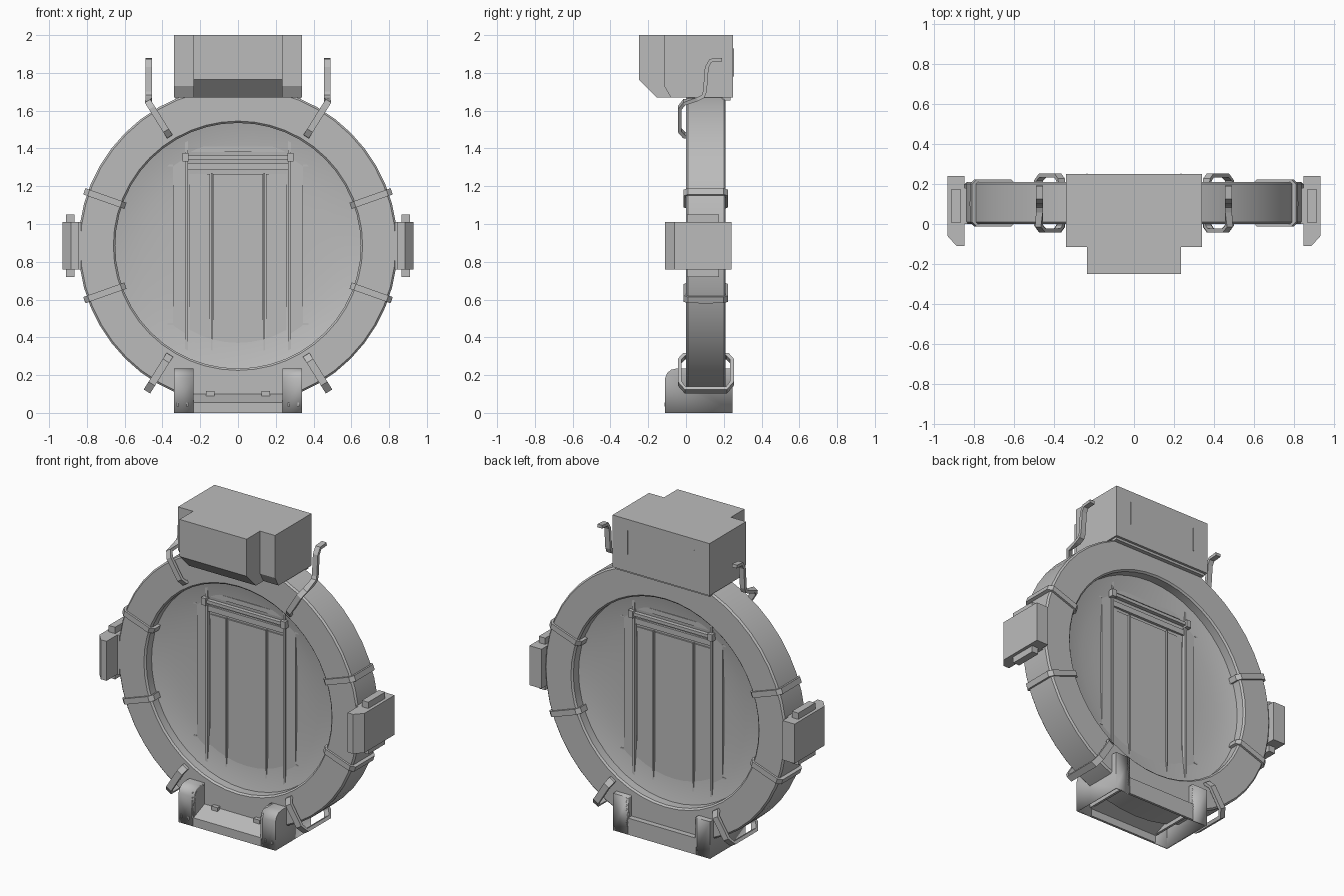
import bpy, bmesh, math
from mathutils import Vector

cube = bpy.data.objects.get("Cube")
if cube:
    bpy.data.objects.remove(cube)

grey = bpy.data.materials.new("plain_grey")
grey.use_nodes = True
grey.diffuse_color = (0.5, 0.5, 0.5, 1)
grey.node_tree.nodes["Principled BSDF"].inputs["Base Color"].default_value = (0.5, 0.5, 0.5, 1)

CZ = 0.885          # ring centre height
R_OUT, R_IN = 0.845, 0.65
DEPTH = 0.21


def finish(name, bm, smooth=False):
    bmesh.ops.recalc_face_normals(bm, faces=bm.faces)
    me = bpy.data.meshes.new(name)
    bm.to_mesh(me)
    bm.free()
    ob = bpy.data.objects.new(name, me)
    bpy.context.collection.objects.link(ob)
    me.materials.append(grey)
    if smooth:
        bpy.ops.object.select_all(action='DESELECT')
        ob.select_set(True)
        bpy.context.view_layer.objects.active = ob
        bpy.ops.object.shade_smooth_by_angle(angle=math.radians(35))
    return ob


def prism(name, pts, lo, hi, axis, smooth=False, drop=None):
    """Extrude a profile along x (pts are y,z) or z (pts are x,y) or y (pts are x,z)."""
    bm = bmesh.new()
    place = {'x': lambda a, b, t: (t, a, b), 'y': lambda a, b, t: (a, t, b),
             'z': lambda a, b, t: (a, b, t)}[axis]
    rows = [[bm.verts.new(place(a, b, t)) for a, b in pts] for t in (lo, hi)]
    bm.faces.new(rows[0])
    bm.faces.new(rows[1])
    for i in range(len(pts)):
        j = (i + 1) % len(pts)
        bm.faces.new((rows[0][i], rows[0][j], rows[1][j], rows[1][i]))
    bmesh.ops.recalc_face_normals(bm, faces=bm.faces)
    if drop:
        gone = [f for f in bm.faces if drop(f.normal)]
        bmesh.ops.delete(bm, geom=gone, context='FACES')
    return finish(name, bm, smooth)


def box(name, x, y, z):
    return prism(name, [(x[0], y[0]), (x[1], y[0]), (x[1], y[1]), (x[0], y[1])], z[0], z[1], 'z')


def mirror_box(name, x, y, z):
    box("left_" + name, x, y, z)
    box("right_" + name, (-x[1], -x[0]), y, z)


def lathe(name, profile, steps, closed):
    """Spin (radius, y) points about the ring axis."""
    bm = bmesh.new()
    vs = [bm.verts.new((r, y, CZ)) for r, y in profile]
    pairs = list(zip(vs, vs[1:] + vs[:1])) if closed else list(zip(vs, vs[1:]))
    es = [bm.edges.new(p) for p in pairs]
    bmesh.ops.spin(bm, geom=vs + es, cent=(0, 0, CZ), axis=(0, 1, 0),
                   angle=math.tau, steps=steps, use_duplicate=False)
    bmesh.ops.remove_doubles(bm, verts=bm.verts, dist=1e-4)
    return finish(name, bm, True)


def strap(name, path, widths, w, t):
    """Sweep a flat bar along a path; widths gives the broad direction at each point."""
    bm = bmesh.new()
    path = [Vector(p) for p in path]
    rings = []
    for i, p in enumerate(path):
        tan = (path[min(i + 1, len(path) - 1)] - path[max(i - 1, 0)]).normalized()
        side = widths[i].normalized()
        nrm = tan.cross(side).normalized()
        rings.append([bm.verts.new(p + side * a * w / 2 + nrm * b * t / 2)
                      for a, b in ((-1, -1), (1, -1), (1, 1), (-1, 1))])
    for a, b in zip(rings, rings[1:]):
        for i in range(4):
            j = (i + 1) % 4
            bm.faces.new((a[i], a[j], b[j], b[i]))
    bm.faces.new(rings[0])
    bm.faces.new(rings[-1])
    return finish(name, bm)


# Main ring with small edge chamfers
C = 0.01
lathe("ring", [(R_IN, C), (R_IN + C, 0), (R_OUT - C, 0), (R_OUT, C),
               (R_OUT, DEPTH - C), (R_OUT - C, DEPTH), (R_IN + C, DEPTH), (R_IN, DEPTH - C)], 48, True)

# Dished bulkhead inside the ring
half = [(0.66, 0.045), (0.6, 0.03), (0.5, 0.016), (0.4, 0.009), (0.3, 0.006), (0, 0.006)]
MID = 0.105
lathe("bulkhead_front", [(r, MID - d) for r, d in half], 48, False)
lathe("bulkhead_back", [(r, MID + d) for r, d in half], 48, False)


def chord(x):
    return math.sqrt(0.655 ** 2 - x * x)


# Door frame, panels and crossbar, on both faces
for face, s in (("front", -1), ("back", 1)):
    def span(a, b):
        return tuple(sorted((MID + s * a, MID + s * b)))
    for x0, x1, d, part in ((0.28, 0.345, 0.022, "frame_post"), (0.265, 0.28, 0.034, "frame_rail")):
        h = chord(x1)
        mirror_box(face + "_" + part, (x0, x1), span(0, d), (CZ - h, CZ + h))
    box(face + "_door_panel", (-0.132, 0.132), span(0, 0.018), (CZ - chord(0.132), 1.265))
    mirror_box(face + "_door_side", (0.148, 0.258), span(0, 0.018), (CZ - chord(0.258), 1.265))
    mirror_box(face + "_door_rib", (0.136, 0.144), span(0, 0.026), (CZ - chord(0.144), 1.27))
    box(face + "_lintel", (-0.28, 0.28), span(0, 0.026), (1.285, 1.32))
    box(face + "_upper_lintel", (-0.28, 0.28), span(0, 0.024), (1.38, 1.41))
    box(face + "_crossbar", (-0.28, 0.28), span(0.02, 0.045), (1.342, 1.362))
    mirror_box(face + "_crossbar_lug", (0.262, 0.295), span(0, 0.055), (1.33, 1.375))
    for z in (0.47, 1.31):
        mirror_box(face + "_frame_pin", (0.345, 0.372), span(0, 0.025), (z - 0.005, z + 0.005))

# Clamps, handles and hooks around the ring
for side, sx in (("left", 1), ("right", -1)):
    def polar(r, deg, y):
        a = math.radians(deg)
        return Vector((sx * r * math.cos(a), y, CZ + r * math.sin(a)))

    def tangent(deg):
        a = math.radians(deg)
        return Vector((-sx * math.sin(a), 0, math.cos(a)))

    for level, deg in (("upper", 19.5), ("lower", -19.5)):
        o, i, f, b = R_OUT + 0.008, R_IN - 0.008, -0.003, DEPTH + 0.003
        loop = [(o, 0.1), (o, f + 0.015), (o - 0.015, f), (i + 0.015, f), (i, f + 0.015),
                (i, b - 0.015), (i + 0.015, b), (o - 0.015, b), (o, b - 0.015), (o, 0.1)]
        strap(f"{side}_{level}_clamp", [polar(r, deg, y) for r, y in loop],
              [tangent(deg)] * len(loop), 0.035, 0.02)

    # Lower wrap-around handle
    loop = [(0.69, 0.01), (0.69, -0.01), (0.72, -0.033), (0.86, -0.033), (0.9, -0.005),
            (0.9, 0.215), (0.86, 0.243), (0.72, 0.243), (0.69, 0.22), (0.69, 0.2)]
    strap(side + "_lower_handle", [polar(r, -58, y) for r, y in loop],
          [tangent(-58)] * len(loop), 0.04, 0.02)

    # Upper grip continuing into an upright hook
    grip = [polar(r, 58, y) for r, y in
            ((0.69, 0.01), (0.69, -0.01), (0.72, -0.033), (0.86, -0.033), (0.895, -0.01))]
    hook = [Vector((sx * 0.472, y, z)) for y, z in
            ((0.06, 1.66), (0.09, 1.675), (0.1, 1.7), (0.11, 1.83), (0.13, 1.865), (0.19, 1.87))]
    strap(side + "_upper_hook", grip + hook,
          [-tangent(58) * sx] * len(grip) + [Vector((1, 0, 0))] * len(hook), 0.034, 0.02)

    # Side pod with chamfered outer front edge, on a mounting block
    prism(side + "_side_pod", [(sx * x, y) for x, y in
          ((0.845, 0.24), (0.93, 0.24), (0.93, -0.06), (0.885, -0.11), (0.845, -0.11))], 0.76, 1.01, 'z')
    xs = sorted((sx * 0.83, sx * 0.865))
    box(side + "_pod_spacer", xs, (0.0, 0.18), (0.76, 1.01))
    xs = sorted((sx * 0.865, sx * 0.91))
    box(side + "_pod_mount", xs, (0.005, 0.175), (0.72, 1.05))

    # Hollow foot, open below and towards the middle
    xs = sorted((sx * 0.235, sx * 0.34))
    profile = [(-0.11, 0), (-0.11, 0.185), (-0.1, 0.21), (-0.08, 0.228), (-0.05, 0.235), (0.245, 0.235), (0.245, 0)]
    foot = prism(side + "_foot", profile, xs[0], xs[1], 'x', True,
                 lambda n: n.z < -0.9 or n.x * sx < -0.9)
    mod = foot.modifiers.new("wall", 'SOLIDIFY')
    mod.thickness = 0.015
    upper = [(y, max(z, 0.05)) for y, z in profile]
    xs = sorted((sx * 0.235, sx * 0.25))
    prism(side + "_foot_inner_wall", upper, xs[0], xs[1], 'x')
    for k in (0.265, 0.315):
        xs = sorted((sx * k, sx * (k + 0.008)))
        box(side + "_foot_slot", xs, (-0.114, -0.108), (0.035, 0.055))

# Base between the feet
box("base_front_wall", (-0.24, 0.24), (-0.11, -0.095), (0, 0.055))
prism("base_sloped_plate", [(-0.11, 0.04), (-0.11, 0.055), (0.01, 0.105), (0.01, 0.09)], -0.24, 0.24, 'x')
box("base_back_wall", (-0.24, 0.24), (0.23, 0.245), (0, 0.105))
box("base_back_ledge", (-0.24, 0.24), (0.2, 0.245), (0.09, 0.105))
mirror_box("base_latch", (0.125, 0.17), (-0.025, 0.005), (0.085, 0.115))

# Top housing with a deeper front section
prism("top_housing", [(-0.115, 2), (0.25, 2), (0.25, 1.67), (-0.08, 1.67), (-0.115, 1.73)], -0.34, 0.34, 'x')
prism("top_housing_front", [(-0.1, 2), (-0.25, 2), (-0.25, 1.765), (-0.155, 1.67), (-0.07, 1.67)],
      -0.235, 0.235, 'x', True)
box("top_housing_lip", (-0.33, 0.33), (0.19, 0.235), (1.655, 1.672))
mirror_box("housing_back_seam", (0.232, 0.236), (0.248, 0.253), (1.78, 1.93))
